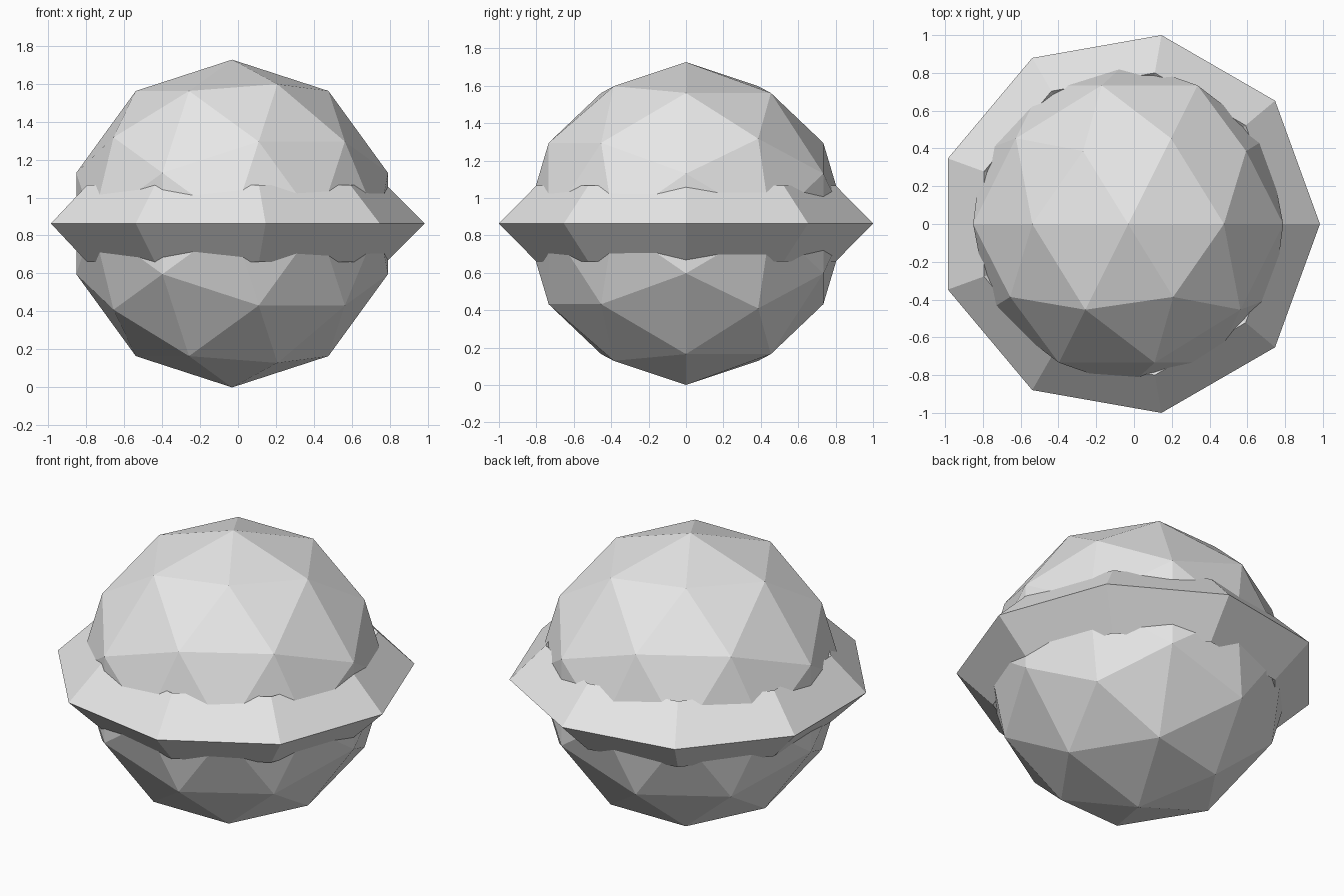
import bpy
import math

if "Cube" in bpy.data.objects:
    bpy.data.objects.remove(bpy.data.objects["Cube"])

CENTRE = (-0.031, 0.0, 0.863)   # shared centre of ball and ring
RING_MAJOR, RING_MINOR = 0.8123, 0.2031

grey = bpy.data.materials.new("plain grey")
grey.diffuse_color = (0.8, 0.8, 0.8, 1.0)
grey.use_nodes = True
grey.node_tree.nodes["Principled BSDF"].inputs["Base Color"].default_value = grey.diffuse_color


def finish(name):
    """Name the active object and give it the grey colour, flat shaded."""
    obj = bpy.context.object
    obj.name = name
    obj.data.materials.append(grey)
    bpy.ops.object.shade_flat()
    return obj


# Faceted ball, tipped so its five-fold axis lies along y
bpy.ops.mesh.primitive_ico_sphere_add(
    subdivisions=2, radius=0.863, location=CENTRE,
    rotation=(math.radians(90), 0, 0))
finish("planet_ball")

# Nine-sided ring with a diamond cross-section around the middle
bpy.ops.mesh.primitive_torus_add(
    major_segments=9, minor_segments=4, location=CENTRE,
    major_radius=RING_MAJOR, minor_radius=RING_MINOR)
finish("planet_ring")
